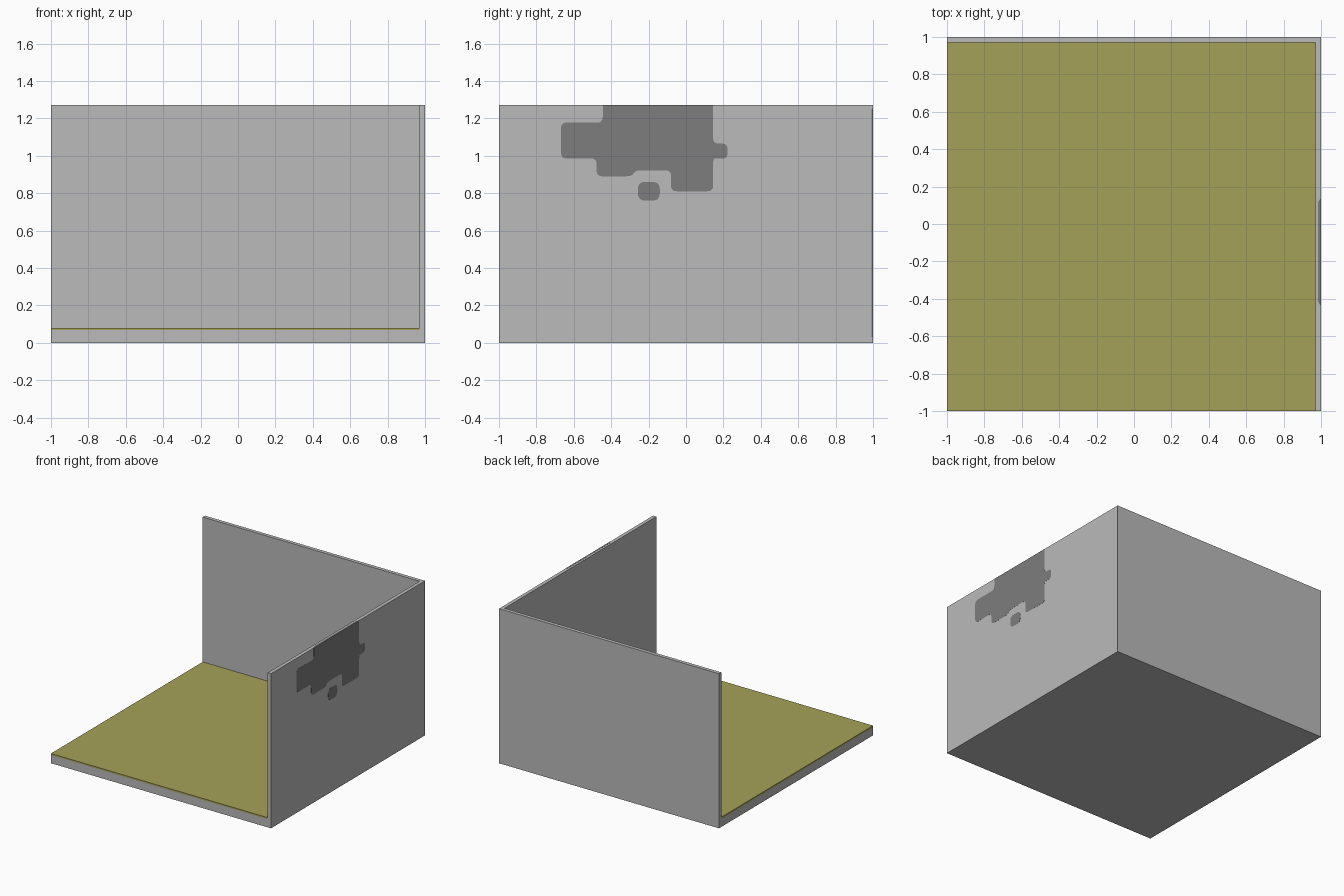
import bpy, bmesh
from mathutils import Vector

if "Cube" in bpy.data.objects:
    bpy.data.objects.remove(bpy.data.objects["Cube"])

H, INNER, FLOOR = 1.27, 0.97, 0.08


def material(name, rgb):
    m = bpy.data.materials.new(name)
    m.diffuse_color = (*rgb, 1)
    m.use_nodes = True
    m.node_tree.nodes["Principled BSDF"].inputs["Base Color"].default_value = m.diffuse_color
    return m


GREY = material("plaster_grey", (0.494, 0.494, 0.494))
OLIVE = material("floor_olive", (0.378, 0.355, 0.10))
DARK = material("stain_dark_grey", (0.207, 0.207, 0.207))


def add_object(name, bm, mats):
    bmesh.ops.recalc_face_normals(bm, faces=bm.faces[:])
    me = bpy.data.meshes.new(name)
    bm.to_mesh(me)
    bm.free()
    ob = bpy.data.objects.new(name, me)
    bpy.context.collection.objects.link(ob)
    for m in mats:
        me.materials.append(m)
    return ob


def box(name, lo, hi, mats):
    bm = bmesh.new()
    bmesh.ops.create_cube(bm, size=1)
    for v in bm.verts:
        v.co = [lo[i] if v.co[i] < 0 else hi[i] for i in range(3)]
    return add_object(name, bm, mats)


def rounded(points, r, steps=5):
    """Round every corner of a closed outline."""
    out = []
    for i, p in enumerate(points):
        p = Vector(p)
        a, b = Vector(points[i - 1]) - p, Vector(points[(i + 1) % len(points)]) - p
        a = p + a.normalized() * min(r, a.length * 0.49)
        b = p + b.normalized() * min(r, b.length * 0.49)
        for k in range(steps + 1):
            t = k / steps
            out.append(a * (1 - t) ** 2 + p * 2 * t * (1 - t) + b * t * t)
    return out


def plate(name, outline, place, push):
    """Thin plate from a 2D outline; place maps 2D to 3D, push is its thickness."""
    bm = bmesh.new()
    face = bm.faces.new([bm.verts.new(place(*p)) for p in outline])
    ext = bmesh.ops.extrude_face_region(bm, geom=[face], use_keep_orig=True)
    bmesh.ops.translate(bm, vec=push, verts=[
        v for v in ext["geom"] if isinstance(v, bmesh.types.BMVert)])
    return add_object(name, bm, [DARK])


# Room shell: a block with everything but the floor and two walls cut out
shell = box("room_shell", (-1, -1, 0), (1, 1, H), [GREY, OLIVE])
cutter = box("room_cutter", (-2, -2, FLOOR), (INNER, INNER, 2), [GREY])
mod = shell.modifiers.new("hollow", 'BOOLEAN')
mod.operation, mod.object, mod.solver = 'DIFFERENCE', cutter, 'EXACT'
deps = bpy.context.evaluated_depsgraph_get()
bm = bmesh.new()
bm.from_mesh(shell.evaluated_get(deps).to_mesh())
shell.modifiers.clear()
bpy.data.objects.remove(cutter)

# Floor covering: floor top plus a narrow band on its open edges
for co, no in (((0, 0, 0.067), (0, 0, 1)), ((0, 0, FLOOR), (0, 0, 1)),
               ((INNER, 0, 0), (1, 0, 0)), ((0, INNER, 0), (0, 1, 0))):
    bmesh.ops.bisect_plane(bm, geom=bm.verts[:] + bm.edges[:] + bm.faces[:],
                           dist=1e-5, plane_co=co, plane_no=no)
for f in bm.faces:
    c = f.calc_center_median()
    f.material_index = int(0.068 < c.z < FLOOR + 0.001
                           and c.x < INNER - 0.001 and c.y < INNER - 0.001)
bm.to_mesh(shell.data)
bm.free()

# Dark stain on the outside of the right wall
left_top, right_top = (-0.445, H), (0.145, H)
stain = [left_top, (-0.445, 1.177), (-0.668, 1.177), (-0.668, 0.985),
         (-0.478, 0.985), (-0.478, 0.89), (-0.29, 0.89), (-0.27, 0.922),
         (-0.08, 0.922), (-0.08, 0.81), (0.145, 0.81), (0.145, 0.985),
         (0.165, 0.985), (0.222, 0.985), (0.222, 1.065), (0.145, 1.065), right_top]
outline = rounded(stain, 0.03)
outline = [Vector(left_top)] + outline[6:-6] + [Vector(right_top)]
spot = [(-0.257, 0.86), (-0.257, 0.76), (-0.14, 0.76), (-0.14, 0.86)]


def on_wall(y, z):
    return (1, y, z)


OUT = (0.0006, 0, 0)
plate("wall_stain", outline, on_wall, OUT)
plate("wall_stain_spot", rounded(spot, 0.04), on_wall, OUT)

# Dark strip along the rear edge of the right wall
plate("rear_edge_strip", [(0.992, 0.03), (1, 0.03), (1, 1.25), (0.992, 1.25)],
      on_wall, OUT)

# Stain wrapping over the top of the wall
top = [(1, -0.44), (1, 0.14), (0.985, 0.12), (0.985, -0.42)]
plate("top_stain", top, lambda x, y: (x, y, H), (0, 0, 0.0006))
